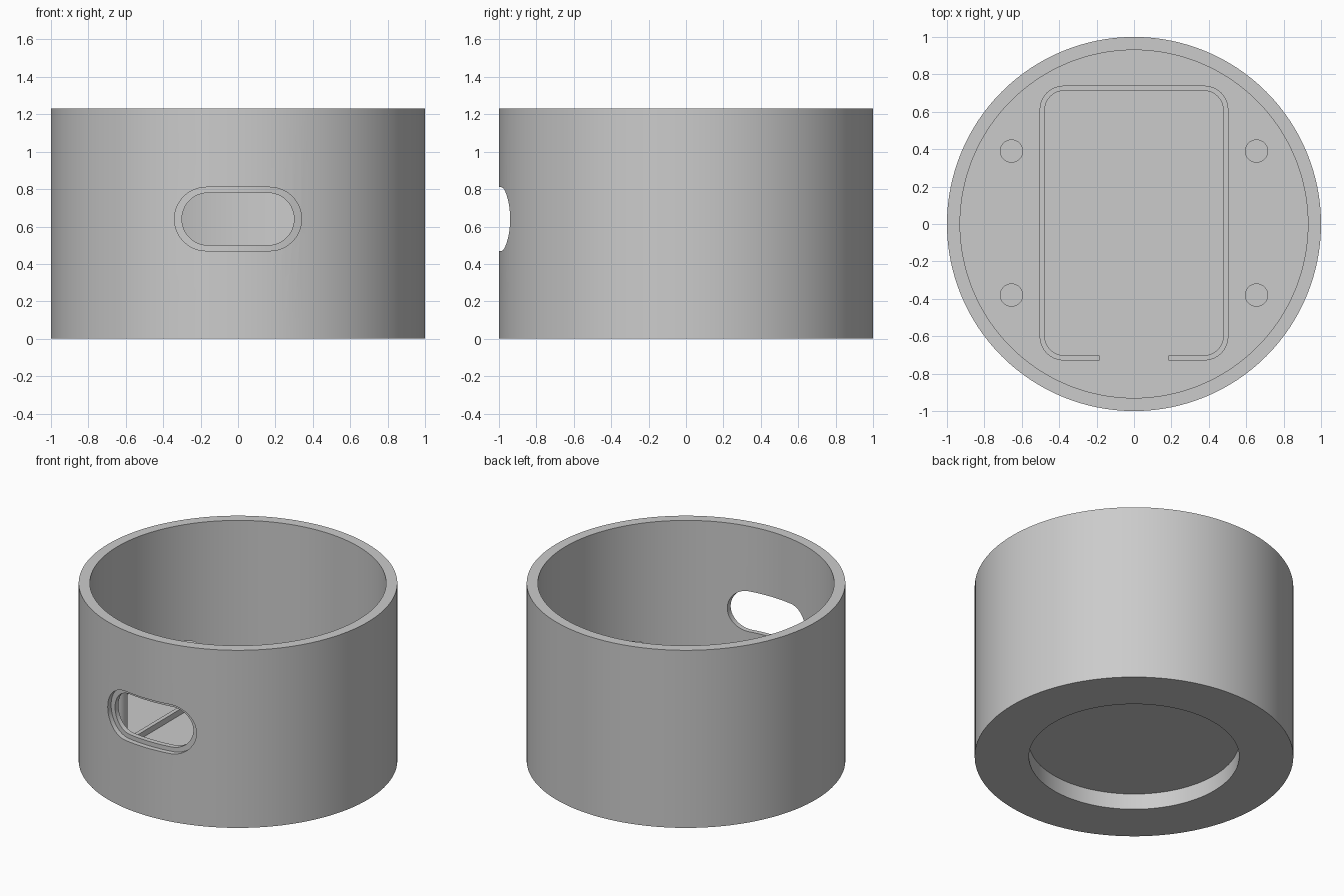
import bpy, bmesh, math

if "Cube" in bpy.data.objects:
    bpy.data.objects.remove(bpy.data.objects["Cube"], do_unlink=True)

HEIGHT, FLOOR, RIDGE_TOP, POST_TOP = 1.23, 0.17, 0.21, 0.48
SLOT_Z = 0.64

grey = bpy.data.materials.new("plain grey")
grey.use_nodes = True
grey.diffuse_color = (0.6, 0.6, 0.6, 1)
grey.node_tree.nodes["Principled BSDF"].inputs["Base Color"].default_value = (0.6, 0.6, 0.6, 1)


def make_object(name, bm):
    bmesh.ops.recalc_face_normals(bm, faces=bm.faces)
    mesh = bpy.data.meshes.new(name)
    bm.to_mesh(mesh)
    bm.free()
    mesh.materials.append(grey)
    obj = bpy.data.objects.new(name, mesh)
    bpy.context.collection.objects.link(obj)
    return obj


def activate(obj):
    bpy.ops.object.select_all(action='DESELECT')
    obj.select_set(True)
    bpy.context.view_layer.objects.active = obj


def smooth(obj):
    activate(obj)
    bpy.ops.object.shade_smooth_by_angle(angle=math.radians(30))


def lathe(name, profile, segments=128):
    """Spin a radius/height profile into a closed solid with flat caps."""
    bm = bmesh.new()
    rings = []
    for r, z in profile:
        rings.append([bm.verts.new((r * math.cos(2 * math.pi * i / segments),
                                    r * math.sin(2 * math.pi * i / segments), z))
                      for i in range(segments)])
    for a, b in zip(rings, rings[1:]):
        for i in range(segments):
            j = (i + 1) % segments
            bm.faces.new((a[i], a[j], b[j], b[i]))
    bm.faces.new(rings[0])
    bm.faces.new(rings[-1])
    return make_object(name, bm)


def slot_prism(name, half_width, half_height, steps=24):
    """Stadium outline extruded through the front wall."""
    bm = bmesh.new()
    straight = half_width - half_height
    outline = []
    for side, start in ((1, -math.pi / 2), (-1, math.pi / 2)):
        for i in range(steps + 1):
            a = start + math.pi * i / steps
            outline.append((side * straight + half_height * math.cos(a),
                            SLOT_Z + half_height * math.sin(a)))
    rows = [[bm.verts.new((x, y, z)) for x, z in outline] for y in (-1.2, -0.8)]
    n = len(outline)
    for i in range(n):
        j = (i + 1) % n
        bm.faces.new((rows[0][i], rows[0][j], rows[1][j], rows[1][i]))
    bm.faces.new(rows[0])
    bm.faces.new(rows[1])
    obj = make_object(name, bm)
    obj.hide_render = True
    return obj


def cut(target, cutter):
    mod = target.modifiers.new("cut", 'BOOLEAN')
    mod.operation = 'DIFFERENCE'
    mod.solver = 'EXACT'
    mod.object = cutter
    activate(target)
    bpy.ops.object.modifier_apply(modifier=mod.name)
    bpy.data.objects.remove(cutter, do_unlink=True)


# Round cup with a shallow recess under the base
body = lathe("cup_body", [(0.66, 0.11), (0.66, 0), (1, 0), (1, HEIGHT),
                          (0.93, HEIGHT), (0.93, FLOOR)])

# Front slot: a shallow outer step following the wall, then a through hole
step = slot_prism("slot_step_cutter", 0.34, 0.17)
cut(step, lathe("step_core", [(0.965, -0.2), (0.965, HEIGHT + 0.2)]))
cut(body, step)
cut(body, slot_prism("slot_hole_cutter", 0.30, 0.14))
smooth(body)


# Low rounded frame on the floor, open at the front
def frame_outline(inset):
    half_x, low, high, radius = 0.505 - inset, -0.73 + inset, 0.74 - inset, 0.13 - inset
    points = [(0.185, low)]
    for k, (sx, y) in enumerate(((1, low + radius), (1, high - radius),
                                 (-1, high - radius), (-1, low + radius))):
        for i in range(9):
            a = math.pi / 2 * (k - 1 + i / 8)
            points.append((sx * (half_x - radius) + radius * math.cos(a),
                           y + radius * math.sin(a)))
    return points + [(-0.185, low)]


bm = bmesh.new()
sections = []
for outer, inner in zip(frame_outline(0), frame_outline(0.028)):
    sections.append([bm.verts.new((*p, z)) for p, z in
                     ((outer, FLOOR - 0.01), (outer, RIDGE_TOP),
                      (inner, RIDGE_TOP), (inner, FLOOR - 0.01))])
for a, b in zip(sections, sections[1:]):
    for i in range(4):
        j = (i + 1) % 4
        bm.faces.new((a[i], a[j], b[j], b[i]))
bm.faces.new(sections[0])
bm.faces.new(sections[-1])
smooth(make_object("floor_frame", bm))

# Four mounting posts
for x, side in ((0.655, "left"), (-0.655, "right")):
    for y, end in ((0.39, "back"), (-0.38, "front")):
        post = lathe(f"{end}_{side}_post", [(0.062, FLOOR - 0.01), (0.062, POST_TOP)], 32)
        post.location = (x, y, 0)
        smooth(post)
